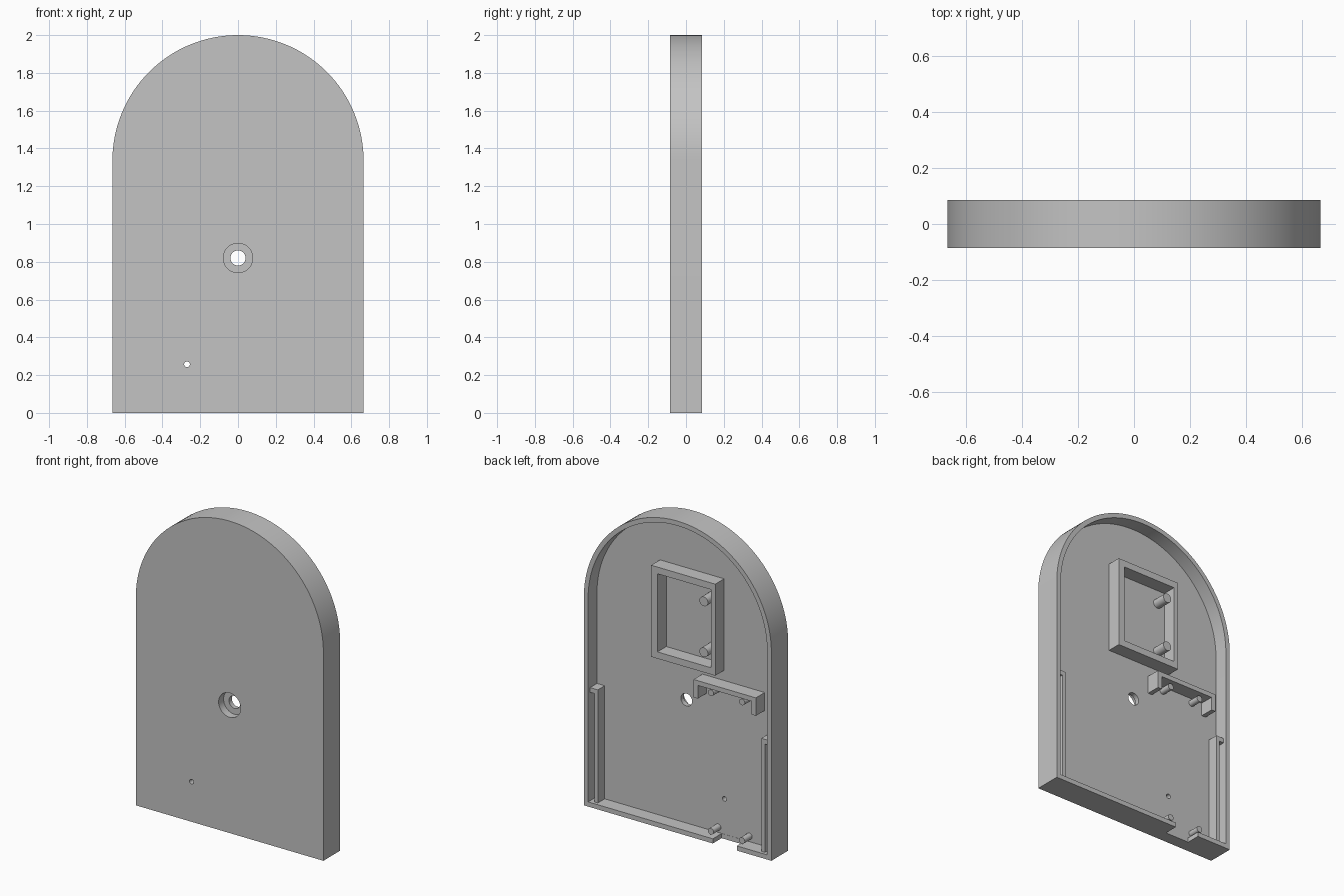
import bpy, bmesh, math

cube = bpy.data.objects.get("Cube")
if cube:
    bpy.data.objects.remove(cube, do_unlink=True)

grey = bpy.data.materials.new("light_grey")
grey.use_nodes = True
grey.diffuse_color = (0.55, 0.55, 0.55, 1)
grey.node_tree.nodes["Principled BSDF"].inputs["Base Color"].default_value = grey.diffuse_color

HALF, WALL, SPRING = 0.665, 0.03, 1.335   # half width, wall thickness, arch spring height
FRONT, FLOOR, BACK = -0.085, -0.005, 0.085
ROOT = FLOOR - 0.01                       # inner parts sink slightly into the floor


def prism(name, points, y0, y1):
    """Extrude an outline in the xz plane from y0 to y1."""
    bm = bmesh.new()
    face = bm.faces.new([bm.verts.new((x, y0, z)) for x, z in points])
    grown = bmesh.ops.extrude_face_region(bm, geom=[face])["geom"]
    for v in grown:
        if isinstance(v, bmesh.types.BMVert):
            v.co.y = y1
    bmesh.ops.recalc_face_normals(bm, faces=bm.faces)
    mesh = bpy.data.meshes.new(name)
    bm.to_mesh(mesh)
    bm.free()
    mesh.materials.append(grey)
    obj = bpy.data.objects.new(name, mesh)
    bpy.context.scene.collection.objects.link(obj)
    return obj


def rect(x0, x1, z0, z1):
    return [(x0, z0), (x1, z0), (x1, z1), (x0, z1)]


def circle(x, z, r, n=32):
    return [(x + r * math.cos(2 * math.pi * i / n), z + r * math.sin(2 * math.pi * i / n))
            for i in range(n)]


def arch(inset, n=64):
    r = HALF - inset
    arc = [(r * math.cos(math.pi * i / n), SPRING + r * math.sin(math.pi * i / n))
           for i in range(n + 1)]
    return [(-r, inset), (r, inset)] + arc


def activate(obj):
    bpy.ops.object.select_all(action='DESELECT')
    obj.select_set(True)
    bpy.context.view_layer.objects.active = obj


def cut(target, points, y0, y1):
    cutter = prism("cutter", points, y0, y1)
    cutter.hide_render = True
    mod = target.modifiers.new("cut", 'BOOLEAN')
    mod.operation, mod.solver, mod.object = 'DIFFERENCE', 'EXACT', cutter
    activate(target)
    bpy.ops.object.modifier_apply(modifier=mod.name)
    bpy.data.objects.remove(cutter, do_unlink=True)


def smooth(obj):
    activate(obj)
    bpy.ops.object.shade_smooth_by_angle(angle=math.radians(30))


# Arched case: hollow back, cable notch, counterbored centre hole, pin hole
case = prism("case_shell", arch(0), FRONT, BACK)
cut(case, arch(WALL), FLOOR, 0.2)
cut(case, rect(-0.42, -0.25, -0.1, 0.06), FLOOR + 0.001, 0.2)
cut(case, circle(0, 0.82, 0.078, 48), -0.2, -0.035)
cut(case, circle(0, 0.82, 0.04), -0.2, 0.2)
cut(case, circle(-0.27, 0.257, 0.015, 24), -0.2, 0.2)
smooth(case)

# Rectangular frame with two pegs
frame = prism("upper_frame", rect(-0.267, 0.188, 1.08, 1.667), ROOT, BACK)
cut(frame, rect(-0.237, 0.143, 1.123, 1.624), -0.2, 0.2)
for i, z in enumerate((1.208, 1.534)):
    smooth(prism(f"frame_peg_{i + 1}", circle(-0.185, z, 0.03, 24), ROOT, BACK))

# Board bracket, open downwards
L, R, LOW, TOP, T = -0.555, -0.113, 0.9, 1.015, 0.03
prism("board_bracket", [(L, LOW), (L + T, LOW), (L + T, TOP - T), (R - T, TOP - T),
                        (R - T, LOW), (R, LOW), (R, TOP), (L, TOP)], ROOT, BACK)

# Board pegs
for row, z in (("lower", 0.065), ("upper", 0.953)):
    for side, x in (("left", -0.225), ("right", -0.446)):
        smooth(prism(f"{row}_{side}_board_peg", circle(x, z, 0.02, 24), ROOT, 0.07))

# Side rails, each capped at the top and joined to the wall
for side, s in (("left", 1), ("right", -1)):
    rail = [(0.58, 0.02), (0.605, 0.02), (0.605, 0.725), (0.64, 0.725), (0.64, 0.755), (0.58, 0.755)]
    prism(f"{side}_side_rail", [(s * x, z) for x, z in rail], ROOT, 0.065)
